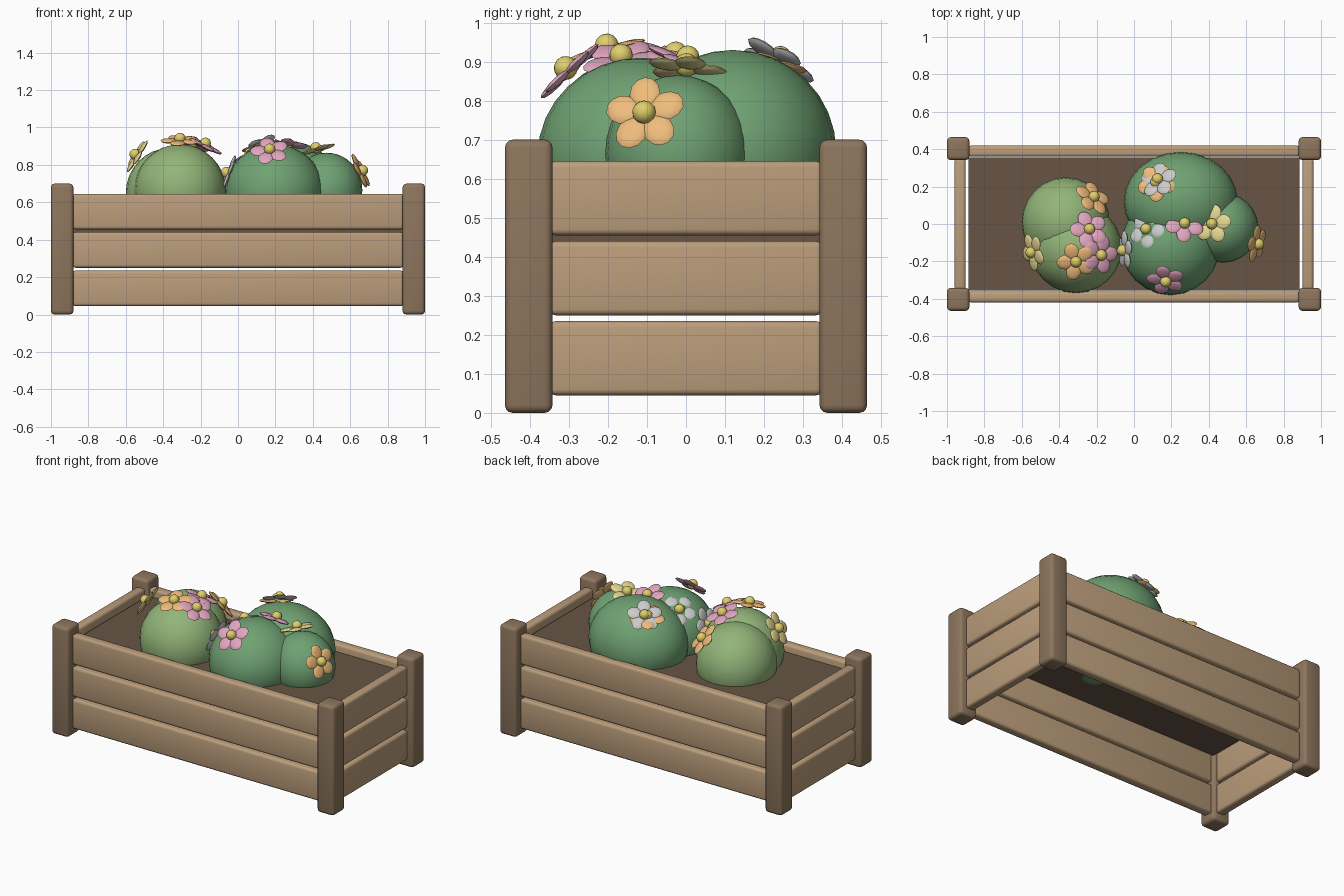
import bpy, bmesh, math
from mathutils import Vector, Matrix

if "Cube" in bpy.data.objects:
    bpy.data.objects.remove(bpy.data.objects["Cube"])


def material(name, col):
    m = bpy.data.materials.new(name)
    m.diffuse_color = (*col, 1)
    m.use_nodes = True
    m.node_tree.nodes["Principled BSDF"].inputs["Base Color"].default_value = m.diffuse_color
    return m


WOOD = material("plank_wood", (0.50, 0.34, 0.20))
DARK = material("post_wood", (0.27, 0.18, 0.11))
SOIL = material("soil", (0.14, 0.09, 0.06))
GREEN = material("leaf_green", (0.16, 0.36, 0.17))
LIGHT = material("light_green", (0.29, 0.46, 0.19))
CENTRE = material("flower_centre", (0.75, 0.62, 0.15))
PETALS = {
    "pink": material("pink_petal", (0.75, 0.38, 0.52)),
    "orange": material("orange_petal", (0.85, 0.50, 0.20)),
    "yellow": material("yellow_petal", (0.78, 0.68, 0.28)),
    "white": material("white_petal", (0.85, 0.83, 0.85)),
}


def finish(name, bm, mats, angle=40):
    me = bpy.data.meshes.new(name)
    bm.to_mesh(me)
    bm.free()
    for m in mats:
        me.materials.append(m)
    ob = bpy.data.objects.new(name, me)
    bpy.context.collection.objects.link(ob)
    bpy.ops.object.select_all(action='DESELECT')
    ob.select_set(True)
    bpy.context.view_layer.objects.active = ob
    bpy.ops.object.shade_smooth_by_angle(angle=math.radians(angle))
    return ob


def box(name, loc, size, mat, bevel=0.0):
    bm = bmesh.new()
    bmesh.ops.create_cube(bm, size=1, matrix=Matrix.LocRotScale(Vector(loc), None, Vector(size)))
    if bevel:
        bmesh.ops.bevel(bm, geom=bm.edges[:], offset=bevel, segments=3, profile=0.5, affect='EDGES')
    return finish(name, bm, [mat])


def bush(name, loc, radii, mat):
    bm = bmesh.new()
    bmesh.ops.create_uvsphere(bm, u_segments=24, v_segments=16, radius=1,
                              matrix=Matrix.LocRotScale(Vector(loc), None, Vector(radii)))
    return finish(name, bm, [mat])


def flower(name, loc, normal, colour, spin=0.0, r=0.105):
    # five flattened petals around a round centre
    bm = bmesh.new()
    for i in range(5):
        m = (Matrix.Rotation(spin + i * math.tau / 5, 4, 'Z')
             @ Matrix.Translation((0, r * 0.56, 0))
             @ Matrix.Diagonal((r * 0.38, r * 0.44, r * 0.1, 1)))
        bmesh.ops.create_uvsphere(bm, u_segments=12, v_segments=6, radius=1, matrix=m)
    n = len(bm.faces)
    bmesh.ops.create_uvsphere(bm, u_segments=12, v_segments=8, radius=r * 0.29,
                              matrix=Matrix.Translation((0, 0, 0.012)))
    for i, f in enumerate(bm.faces):
        f.material_index = int(i >= n)
    q = Vector(normal).to_track_quat('Z', 'Y')
    bm.transform(Matrix.LocRotScale(Vector(loc), q, None))
    return finish(name, bm, [PETALS[colour], CENTRE])


# corner posts
for sx in (-1, 1):
    for sy in (-1, 1):
        box("corner_post", (sx * 0.94, sy * 0.403, 0.35), (0.12, 0.122, 0.70), DARK, 0.02)

# three rows of planks
for z in (0.14, 0.345, 0.55):
    for s in (-1, 1):
        box("long_plank", (0, s * 0.39, z), (1.77, 0.06, 0.19), WOOD, 0.016)
        box("end_plank", (s * 0.93, 0, z), (0.06, 0.70, 0.19), WOOD, 0.016)

# soil slab
box("soil", (0, 0, 0.51), (1.77, 0.71, 0.18), SOIL)

# bushes
bush("back_bush", (0.25, 0.12, 0.67), (0.305, 0.265, 0.26), GREEN)
bush("front_bush", (0.195, -0.115, 0.66), (0.265, 0.265, 0.25), GREEN)
bush("small_bush", (0.475, -0.02, 0.665), (0.19, 0.187, 0.20), GREEN)
bush("left_back_bush", (-0.365, 0.01, 0.65), (0.235, 0.24, 0.24), LIGHT)
bush("left_front_bush", (-0.31, -0.13, 0.665), (0.245, 0.24, 0.245), LIGHT)

# flowers: position, facing, colour, spin
for loc, nor, col, spin in [
    ((0.655, -0.105, 0.765), (0.88, -0.2, 0.42), "orange", 0.1),
    ((0.17, -0.30, 0.875), (-0.05, -0.7, 0.75), "pink", 0.3),
    ((0.13, 0.235, 0.90), (-0.35, 0.45, 0.8), "white", 0.0),
    ((0.12, 0.22, 0.89), (-0.2, 0.25, 0.9), "orange", 0.6),
    ((0.42, 0.0, 0.88), (-0.3, 0.1, 0.95), "yellow", 0.5),
    ((0.27, 0.0, 0.90), (0.1, 0.35, 0.9), "pink", 0.2),
    ((0.07, -0.03, 0.85), (-0.45, 0.3, 0.8), "white", 0.4),
    ((-0.05, -0.14, 0.755), (-0.9, -0.05, 0.35), "white", 0.2),
    ((-0.54, -0.15, 0.85), (-0.8, -0.15, 0.5), "yellow", 0.7),
    ((-0.22, 0.14, 0.81), (0.5, 0.55, 0.65), "orange", 0.0),
    ((-0.24, -0.03, 0.91), (0.2, 0.3, 0.9), "pink", 0.3),
    ((-0.18, -0.165, 0.905), (0.45, -0.1, 0.88), "pink", 0.9),
    ((-0.31, -0.20, 0.93), (0.0, -0.25, 0.95), "orange", 0.4),
]:
    flower("flower", loc, nor, col, spin)
